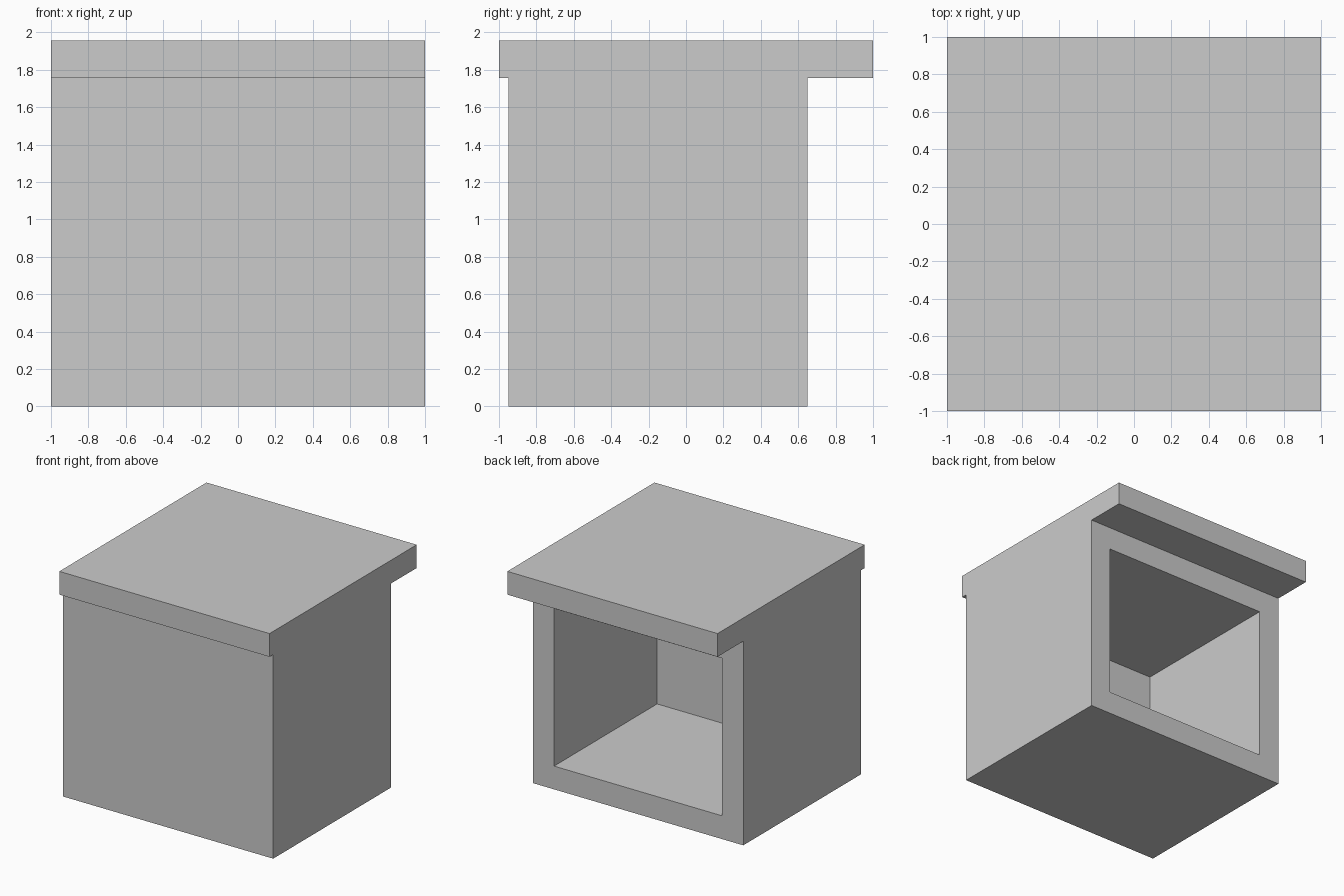
import bpy
import bmesh
from mathutils import Matrix, Vector

if "Cube" in bpy.data.objects:
    bpy.data.objects.remove(bpy.data.objects["Cube"])

BODY_TOP, TOP = 1.755, 1.955
WALL = 0.2


def box_bmesh(lo, hi):
    """Box spanning two opposite corners."""
    lo, hi = Vector(lo), Vector(hi)
    bm = bmesh.new()
    bmesh.ops.create_cube(bm, size=1, matrix=Matrix.Translation((lo + hi) / 2)
                          @ Matrix.Diagonal((*(hi - lo), 1)))
    return bm


def add_object(name, bm):
    bmesh.ops.recalc_face_normals(bm, faces=bm.faces)
    mesh = bpy.data.meshes.new(name)
    bm.to_mesh(mesh)
    bm.free()
    obj = bpy.data.objects.new(name, mesh)
    bpy.context.collection.objects.link(obj)
    return obj


# Hollow body, open at the back: inset the back face and push it inwards
body = box_bmesh((-1, -0.95, 0), (1, 0.65, BODY_TOP))
back = max(body.faces, key=lambda f: f.calc_center_median().y)
bmesh.ops.inset_region(body, faces=[back], thickness=WALL, use_even_offset=True)
moved = bmesh.ops.extrude_discrete_faces(body, faces=[back])["faces"][0]
bmesh.ops.translate(body, verts=moved.verts, vec=(0, -(1.6 - WALL), 0))
add_object("counter_body", body)

# Overhanging top slab
add_object("counter_top", box_bmesh((-1, -1, BODY_TOP), (1, 1, TOP)))
